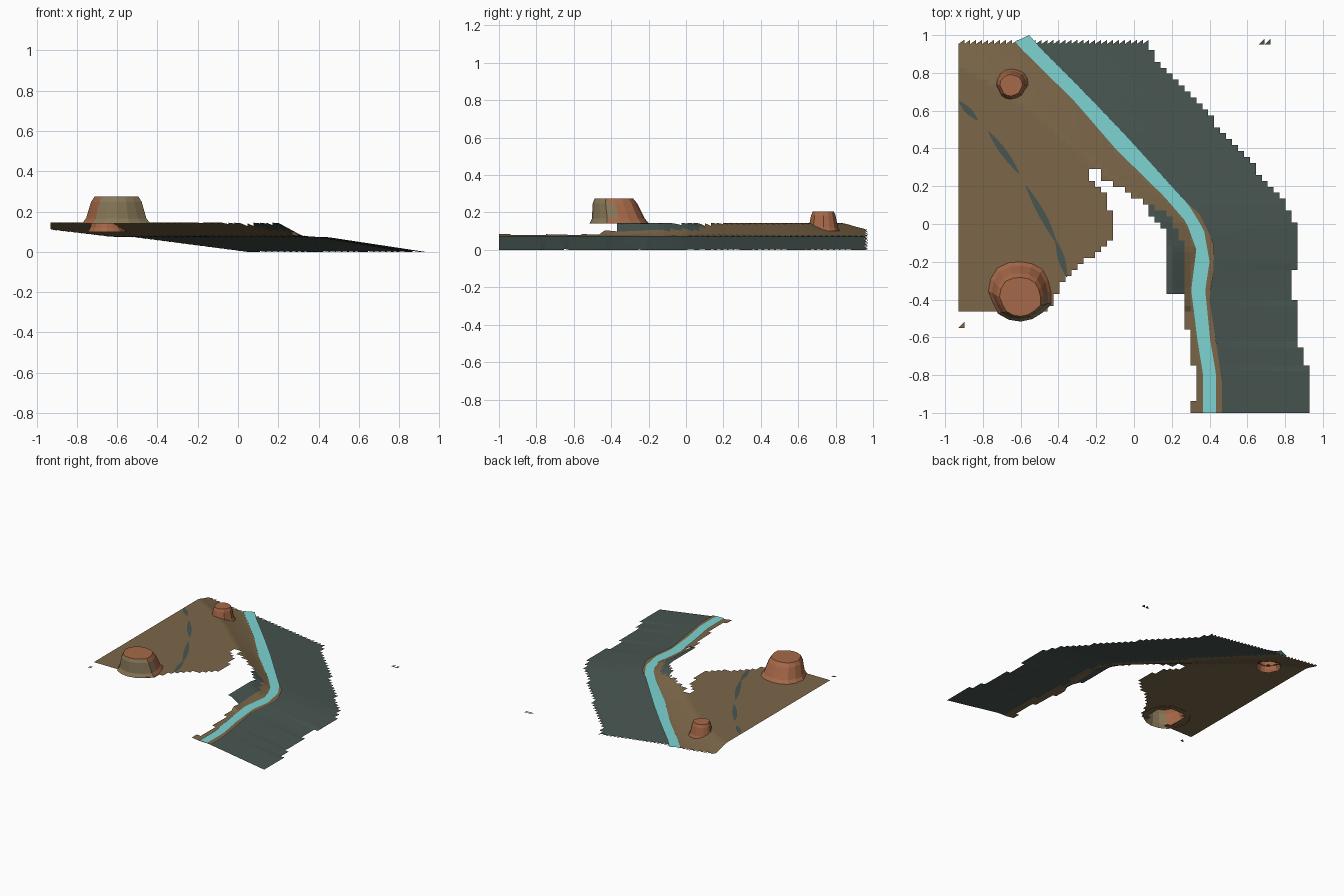
import bpy, bmesh, math, random
from mathutils import Vector

random.seed(4)
cube = bpy.data.objects.get("Cube")
if cube:
    bpy.data.objects.remove(cube, do_unlink=True)


def material(name, rgb):
    """Flat material from an sRGB triple, stored as linear values."""
    linear = [((c / 255 + 0.055) / 1.055) ** 2.4 for c in rgb] + [1]
    mat = bpy.data.materials.new(name)
    mat.use_nodes = True
    mat.diffuse_color = linear
    bsdf = next(n for n in mat.node_tree.nodes if n.type == 'BSDF_PRINCIPLED')
    bsdf.inputs["Base Color"].default_value = linear
    return mat


SLATE = material("slate_green", (72, 86, 82))
WATER = material("water_turquoise", (124, 211, 210))
EARTH = material("earth_brown", (124, 103, 73))
CLAY = material("clay_orange", (166, 104, 72))
TAN = material("sandstone_tan", (136, 120, 88))


def finish(name, bm, *mats):
    bmesh.ops.remove_doubles(bm, verts=bm.verts, dist=0.0001)
    mesh = bpy.data.meshes.new(name)
    bm.to_mesh(mesh)
    bm.free()
    for m in mats:
        mesh.materials.append(m)
    obj = bpy.data.objects.new(name, mesh)
    bpy.context.collection.objects.link(obj)
    return obj


def curve(*points):
    """Piecewise linear x as a function of y; points run from back to front."""
    def at(y):
        if y >= points[0][0]:
            return points[0][1]
        for (y0, x0), (y1, x1) in zip(points, points[1:]):
            if y >= y1:
                return x0 + (x1 - x0) * (y0 - y) / (y0 - y1)
        return points[-1][1]
    return at


# Plan outlines, each as (y, x)
river_left = curve((.96, -.63), (.65, -.315), (.395, -.095), (.145, .16), (.01, .277),
                   (-.135, .33), (-.35, .303), (-.61, .335), (-.8, .366), (-1, .366))
river_right = curve((.99, -.555), (.67, -.236), (.475, -.05), (.1, .29), (-.03, .37),
                    (-.2, .4), (-.35, .377), (-.61, .403), (-.8, .435), (-1, .435))
outer_edge = curve((.96, .045), (.63, .345), (.395, .557), (.1, .81), (0, .86),
                   (-.22, .865), (-.25, .835), (-.4, .835), (-.42, .865), (-.63, .865),
                   (-.65, .9), (-.75, .9), (-.77, .93), (-1, .93))
bank_edge = curve((.24, -.165), (.13, .03), (.05, .17), (-.05, .245), (-.2, .28),
                  (-.5, .275), (-.7, .3), (-.8, .325), (-1, .31))
bluff_edge = curve((.12, .04), (-.05, .17), (-.11, .187), (-.4, .187))
plateau_edge = curve((.3, -.225), (.235, -.225), (.19, -.17), (.03, -.11), (-.05, -.11),
                     (-.11, -.15), (-.17, -.2), (-.21, -.28), (-.34, -.4), (-.47, -.45))
margin = curve((.15, .24), (.05, .35), (-.11, .425), (-.25, .42), (-.4, .4),
               (-.66, .44), (-.85, .467), (-1, .467))

RIVER_Z, PLATEAU_Z = 0.075, 0.145
CELL, LEFT, FRONT, BACK = 0.0315, -0.93, -1.0, 0.953
MESAS = [("large_mesa", -.6, -.355, .17, .14, .275, -.03),
         ("small_mesa", -.65, .735, .09, .1, .205, 0)]


def height(x, y):
    a, b = river_left(y), river_right(y)
    if x > b:
        return max(0, RIVER_Z * (outer_edge(y) - x) / (outer_edge(y) - b))
    if x > a:
        return RIVER_Z
    slope = 0.12 + 0.38 * (0.96 - y) if y > -0.45 else 0.15
    return min(PLATEAU_Z, RIVER_Z + slope * (a - x))


def middle(y):
    return (river_left(y) + river_right(y)) / 2


def under_mesa(x, y):
    return any(math.hypot(x - m[1], y - m[2]) < m[3] * 0.7 for m in MESAS)


def is_slope(x, y):
    return middle(y) < x < outer_edge(y)


def is_bluff(x, y):
    return -.38 < y < .13 and bluff_edge(y) < x < bank_edge(y)


def is_earth(x, y):
    if x > middle(y) or under_mesa(x, y):
        return False
    if y > .3:
        return True
    return (bank_edge(y) < x and y < .24) or (x < plateau_edge(y) and y > -.48) \
        or (y > .24 and x > -.165)


def sheet(name, inside, mat):
    """Open ground sheet made of grid cells, with a toothed back edge."""
    bm = bmesh.new()

    def face(*pts):
        bm.faces.new([bm.verts.new((x, y, height(x, y))) for x, y in pts])

    columns, rows = 59, 62
    for j in range(rows):
        y = FRONT + j * CELL
        for i in range(columns):
            x = LEFT + i * CELL
            r, t = x + CELL, y + CELL
            if inside(x + CELL / 2, y + CELL / 2):
                face((x, y), (r, y), (r, t), (x, t))
                if j == rows - 1:
                    face((x, t), (r, t), (r, t + CELL * 0.7))
    return finish(name, bm, mat)


sheet("lower_slope", is_slope, SLATE)
sheet("plateau_and_bank", is_earth, EARTH)
sheet("river_bluff", is_bluff, SLATE)


def ribbon(name, rows, mat):
    """Strip of quads through pairs of left and right points."""
    bm = bmesh.new()
    pairs = [[bm.verts.new(p) for p in row] for row in rows]
    for (a, b), (c, d) in zip(pairs, pairs[1:]):
        bm.faces.new((a, c, d, b))
    return finish(name, bm, mat)


def steps(start, end, count):
    return [start + (end - start) * i / count for i in range(count + 1)]


# River with its slanted upstream end
water_z = RIVER_Z + 0.006
rows = [((-.63, .965, water_z), (-.555, 1, water_z))]
rows += [((river_left(y), y, water_z), (river_right(y), y, water_z))
         for y in steps(.92, FRONT, 60)]
ribbon("river", rows, WATER)

# Brown shore on the outer side of the bend
shore_z = RIVER_Z + 0.003
ribbon("river_shore", [((middle(y), y, shore_z), (margin(y), y, shore_z))
                       for y in steps(.14, FRONT, 40)], EARTH)

# Broken dark stripe crossing the plateau
stripe = curve((.65, -.925), (.55, -.83), (.49, -.77), (.27, -.61), (.19, -.565),
               (.02, -.47), (-.1, -.41), (-.28, -.355))
for n, (top, end) in enumerate([(.65, .55), (.49, .27), (.2, -.1), (-.09, -.28)]):
    rows = []
    for k, y in enumerate(steps(top, end, 8)):
        w = 0.003 + 0.013 * math.sin(math.pi * k / 8)
        x = stripe(y)
        rows.append([(x + s * w, y + s * w / 2, height(x, y) + 0.003) for s in (-1, 1)])
    ribbon(f"plateau_stripe_{n + 1}", rows, SLATE)


def mesa(name, cx, cy, radius, base, top, lean):
    """Ribbed flat-topped rock, open underneath, tan on its front walls."""
    bm = bmesh.new()
    sides = 16
    ribs = [random.uniform(0.93, 1.06) for _ in range(sides)]
    rings = []
    for scale, level in ((1, 0), (.88, .2), (.74, .8), (.64, 1)):
        ring = []
        for k in range(sides):
            a = math.tau * k / sides
            r = radius * scale * ribs[k]
            ring.append(bm.verts.new((cx + r * math.cos(a),
                                      cy + lean * level + r * math.sin(a),
                                      base + (top - base) * level)))
        rings.append(ring)
    for low, high in zip(rings, rings[1:]):
        for k in range(sides):
            m = (k + 1) % sides
            bm.faces.new((low[k], low[m], high[m], high[k]))
    bm.faces.new(rings[-1])
    bm.normal_update()
    for f in bm.faces:
        f.material_index = int(name == "large_mesa" and f.normal.dot(Vector((.35, -1, 0))) > .3)
    finish(name, bm, CLAY, TAN)


for m in MESAS:
    mesa(*m)


# Loose scraps of ground at the corners
def scrap(name, x, y, z, size, mat):
    bm = bmesh.new()
    bm.faces.new([bm.verts.new((x + dx * size, y + dy * size, z))
                  for dx, dy in ((0, 0), (1, 0), (1, 1))])
    finish(name, bm, mat)


for n in range(2):
    scrap(f"slope_scrap_{n + 1}", .66 + n * CELL, .95, 0, CELL, SLATE)
scrap("plateau_scrap", -.93, -.55, .14, CELL, EARTH)
